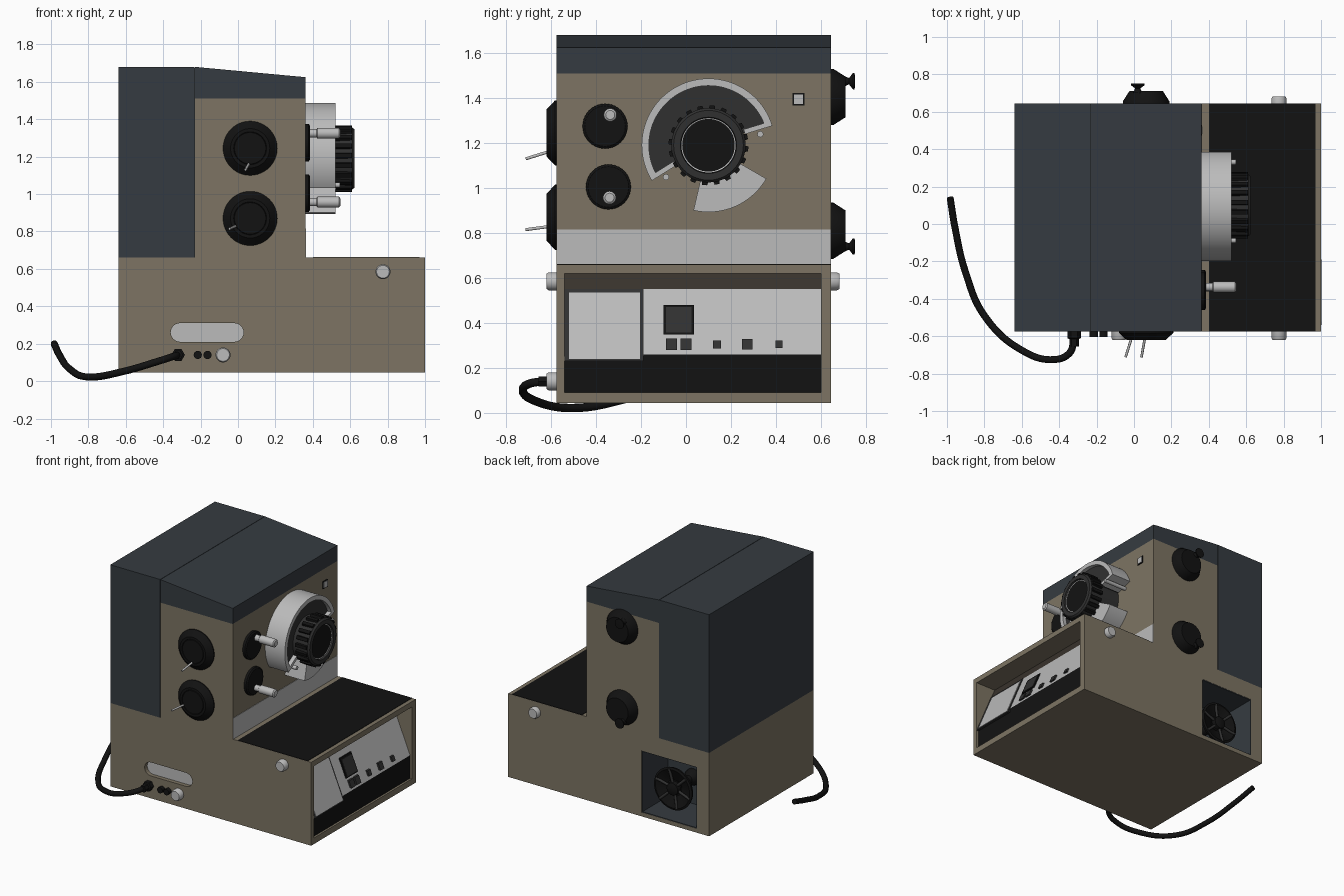
import bpy, bmesh
from math import sin, cos, pi, radians
from mathutils import Vector

if "Cube" in bpy.data.objects:
    bpy.data.objects.remove(bpy.data.objects["Cube"])


def mat(name, r, g, b):
    m = bpy.data.materials.new(name)
    m.diffuse_color = (r, g, b, 1)
    m.use_nodes = True
    m.node_tree.nodes["Principled BSDF"].inputs["Base Color"].default_value = m.diffuse_color
    return m


TAN = mat("tan", .205, .175, .125)
SLATE = mat("slate", .036, .044, .052)
BLACK = mat("black", .006, .006, .006)
DARK = mat("dark_grey", .03, .03, .03)
LIGHT = mat("light_grey", .5, .5, .5)
BROWN = mat("brown", .04, .032, .025)


def place(axis, a, b, h):
    """2D point (a, b) at height h along an axis."""
    return {'x': (h, a, b), 'y': (a, h, b), 'z': (a, b, h)}[axis]


def finish(name, bm, m, smooth=False):
    bmesh.ops.recalc_face_normals(bm, faces=bm.faces)
    me = bpy.data.meshes.new(name)
    bm.to_mesh(me)
    bm.free()
    o = bpy.data.objects.new(name, me)
    bpy.context.collection.objects.link(o)
    if m:
        me.materials.append(m)
    if smooth:
        bpy.ops.object.select_all(action='DESELECT')
        o.select_set(True)
        bpy.context.view_layer.objects.active = o
        bpy.ops.object.shade_smooth_by_angle(angle=radians(35))
    return o


def prism(name, pts, axis, h0, h1, m, smooth=False):
    bm = bmesh.new()
    lo = [bm.verts.new(place(axis, a, b, h0)) for a, b in pts]
    hi = [bm.verts.new(place(axis, a, b, h1)) for a, b in pts]
    n = len(pts)
    bm.faces.new(lo)
    bm.faces.new(hi)
    for i in range(n):
        j = (i + 1) % n
        bm.faces.new((lo[i], lo[j], hi[j], hi[i]))
    return finish(name, bm, m, smooth)


def box(name, x0, x1, y0, y1, z0, z1, m):
    return prism(name, [(x0, y0), (x1, y0), (x1, y1), (x0, y1)], 'z', z0, z1, m)


def lathe(name, axis, ca, cb, prof, m, n=40):
    """Revolve (radius, height) points around an axis through (ca, cb)."""
    bm = bmesh.new()
    rings = [[bm.verts.new(place(axis, ca + r * cos(2 * pi * i / n), cb + r * sin(2 * pi * i / n), h))
              for i in range(n)] for r, h in prof]
    for p, q in zip(rings, rings[1:]):
        for i in range(n):
            j = (i + 1) % n
            bm.faces.new((p[i], p[j], q[j], q[i]))
    bm.faces.new(rings[0])
    bm.faces.new(rings[-1])
    return finish(name, bm, m, True)


def rod(name, pts, r, m):
    cu = bpy.data.curves.new(name, 'CURVE')
    cu.dimensions = '3D'
    cu.bevel_depth, cu.bevel_resolution, cu.use_fill_caps = r, 3, True
    s = cu.splines.new('BEZIER')
    s.bezier_points.add(len(pts) - 1)
    for bp, p in zip(s.bezier_points, pts):
        bp.co = p
        bp.handle_left_type = bp.handle_right_type = 'AUTO'
    o = bpy.data.objects.new(name, cu)
    bpy.context.collection.objects.link(o)
    cu.materials.append(m)
    return o


def cut(target, cutter):
    cutter.hide_render = True
    cutter.hide_viewport = True
    md = target.modifiers.new("cut", 'BOOLEAN')
    md.operation, md.object, md.solver = 'DIFFERENCE', cutter, 'EXACT'


def arc(cy, cz, r, a0, a1, n=32):
    return [(cy + r * cos(radians(a0 + (a1 - a0) * i / n)), cz + r * sin(radians(a0 + (a1 - a0) * i / n)))
            for i in range(n + 1)]


Y0, Y1 = -.575, .645

# Base with panel opening, back recess and grip slot
base = box("base_housing", -.64, 1, Y0, Y1, .045, .66, TAN)
cut(base, prism("panel_cutter", [(1.1, .09), (.95, .09), (.97, .26), (.81, .62), (1.1, .62)],
                'y', -.54, .60, TAN))
cut(base, box("recess_cutter", -.54, -.09, .34, .75, .075, .53, SLATE))
slot = arc(-.02, .26, .05, -90, 90, 12) + arc(-.31, .26, .05, 90, 270, 12)
cut(base, prism("grip_cutter", slot, 'y', -.7, -.535, LIGHT))
prism("grip_slot_plate", slot, 'y', -.545, -.53, LIGHT)
box("tray_top", .4, .97, Y0 + .001, Y1 - .001, .64, .663, BLACK)

# Recess liner walls
box("recess_back", -.54, -.09, .335, .345, .075, .53, SLATE)
for x in (-.54, -.095):
    box("recess_side", x, x + .005, .34, Y1 - .002, .075, .53, SLATE)
for z in (.075, .525):
    box("recess_shelf", -.54, -.09, .34, Y1 - .002, z, z + .005, SLATE)

# Recessed wheel on a flared shaft
lathe("recess_shaft", 'y', -.3, .28, [(.06, .345), (.055, .37), (.03, .40), (.03, .53), (.06, .56)], BLACK)
lathe("recess_wheel", 'y', -.3, .28, [(.05, .51), (.15, .56), (.155, .58), (.14, .585), (.05, .545), (.045, .59),
                                      (.02, .60)], BLACK)
for k in range(6):
    a = k * pi / 3 + .3
    rod("wheel_spoke", [(-.3 + r * cos(a), y, .28 + r * sin(a)) for r, y in ((.04, .57), (.145, .58))], .01, DARK)


# Sloped control panel in the opening
def px(z):
    return .985 - (z - .26) * .42


def slab(name, y0, y1, z0, z1, t, m):
    prism(name, [(px(z0) + t, z0), (px(z1) + t, z1), (px(z1) - .03, z1), (px(z0) - .03, z0)], 'y', y0, y1, m)


slab("panel_header", -.54, .6, .55, .62, 0, BROWN)
slab("control_panel", -.19, .6, .26, .55, 0, LIGHT)
slab("side_panel_frame", -.54, -.19, .23, .55, .004, DARK)
slab("side_panel", -.52, -.205, .24, .535, .008, LIGHT)
box("panel_kickplate", .94, .985, -.54, .6, .09, .26, BLACK)
slab("display_frame", -.1, .035, .348, .48, .008, BLACK)
slab("display", -.09, .025, .358, .47, .012, DARK)
for y, s in ((-.065, .025), (0, .025), (.138, .018), (.272, .023), (.413, .016)):
    slab("panel_button", y - s, y + s, .305 - s, .305 + s, .014, DARK)

# Upper body
box("rear_cover", -.64, -.233, Y0, Y1, .66, 1.68, SLATE)
box("seam", -.234, -.229, Y0 + .004, Y1 - .004, .66, 1.675, BLACK)
box("upper_body", -.23, .36, Y0, Y1, .66, 1.51, TAN)
prism("top_cap", [(-.23, 1.51), (.36, 1.51), (.36, 1.625), (-.23, 1.68)], 'y', Y0, Y1, SLATE)
box("lower_band", .35, .363, Y0 + .001, Y1 - .001, .66, .815, LIGHT)
box("indicator_frame", .35, .364, .473, .528, 1.367, 1.423, BLACK)
box("indicator", .35, .367, .48, .521, 1.374, 1.416, LIGHT)

# Front dials with levers
for z, p, q in ((1.245, (.06, -.6, 1.165), (.04, -.712, 1.13)), (.87, (-.01, -.6, .83), (-.045, -.712, .815))):
    lathe("front_dial", 'y', .065, z, [(.145, Y0 + .005), (.145, -.582), (.105, -.62), (.088, -.62), (.086, -.616),
                                       (.084, -.62), (.01, -.62)], BLACK, 48)
    rod("dial_lever", [p, q], .007, LIGHT)

# Back knobs with small finger grips
for z, s in ((1.405, 1), (.81, -1)):
    lathe("back_knob", 'y', .065, z, [(.125, .64), (.125, .655), (.09, .71), (.01, .71)], BLACK)
    lathe("finger_grip", 'y', .02, z + s * .07, [(.025, .70), (.014, .725), (.036, .742), (.036, .75), (.01, .752)],
          BLACK, 20)

# Right-face dials with cylinder handles
for y, z, hy, hz in ((-.36, 1.275, -.337, 1.325), (-.345, 1.005, -.34, .957)):
    lathe("side_dial", 'x', y, z, [(.1, .355), (.1, .378), (.09, .385), (.01, .385)], BLACK)
    lathe("side_handle", 'x', hy, hz, [(.022, .38), (.022, .42), (.029, .425), (.029, .54), (.02, .547)], LIGHT, 24)

# Large ring assembly
C = (.1, 1.19)
prism("ring_rim", arc(*C, .297, 17, 212, 48) + arc(*C, .265, 212, 17, 48), 'x', .36, .52, LIGHT, True)
prism("ring_face", arc(*C, .266, 19, 210, 48) + arc(*C, .1, 210, 19, 48), 'x', .36, .49, DARK, True)
for a, s in ((17, 1), (212, -1)):
    d, t = Vector((cos(radians(a)), sin(radians(a)))), Vector((-sin(radians(a)), cos(radians(a)))) * s
    c = Vector(C)
    prism("ring_end", [tuple(c + d * r + t * w) for r, w in ((.17, 0), (.296, 0), (.29, .022), (.17, .022))],
          'x', .36, .52, LIGHT)
    b = c + d * .235 - t * .02
    lathe("ring_bolt", 'x', b.x, b.y, [(.014, .36), (.014, .545)], LIGHT, 12)
prism("lower_sector", arc(*C, .297, -103, -30) + arc(*C, .1, -30, -103), 'x', .36, .52, LIGHT, True)
lathe("ring_hub", 'x', *C, [(.16, .36), (.16, .53)], DARK)

# Toothed focus knob with dished centre
N = 20
teeth = []
for k in range(N):
    for f, r in ((0, .158), (.4, .158), (.5, .178), (.9, .178)):
        a = 2 * pi * (k + f) / N
        teeth.append((C[0] + r * cos(a), C[1] + r * sin(a)))
prism("knob_teeth", teeth, 'x', .52, .61, BLACK)
lathe("knob_collar", 'x', *C, [(.16, .53), (.165, .612), (.155, .624), (.125, .624), (.12, .59), (.01, .59)], DARK, 48)
lathe("knob_centre", 'x', *C, [(.121, .58), (.121, .612), (.1, .602), (.05, .597), (.005, .596)], LIGHT, 48)

# Round studs on the base sides
for x, z, y0, y1 in ((-.08, .14, -.56, -.62), (.775, .585, -.56, -.62), (.775, .585, .63, .682)):
    lathe("side_stud", 'y', x, z, [(.04, y0), (.04, y1 * .985), (.034, y1)], LIGHT, 28)

# Power cable, its socket and two small plugs
lathe("cable_socket", 'y', -.32, .14, [(.036, -.57), (.036, -.61), (.026, -.615), (.026, -.655)], BLACK, 6)
for x in (-.215, -.163):
    lathe("small_plug", 'y', x, .14, [(.022, -.57), (.022, -.605)], BLACK, 16)
rod("power_cable", [(-.32, -.62, .14), (-.345, -.69, .132), (-.43, -.725, .105), (-.6, -.675, .055),
                    (-.8, -.49, .022), (-.9, -.26, .065), (-.955, -.03, .14), (-.983, .14, .2)], .019, BLACK)
